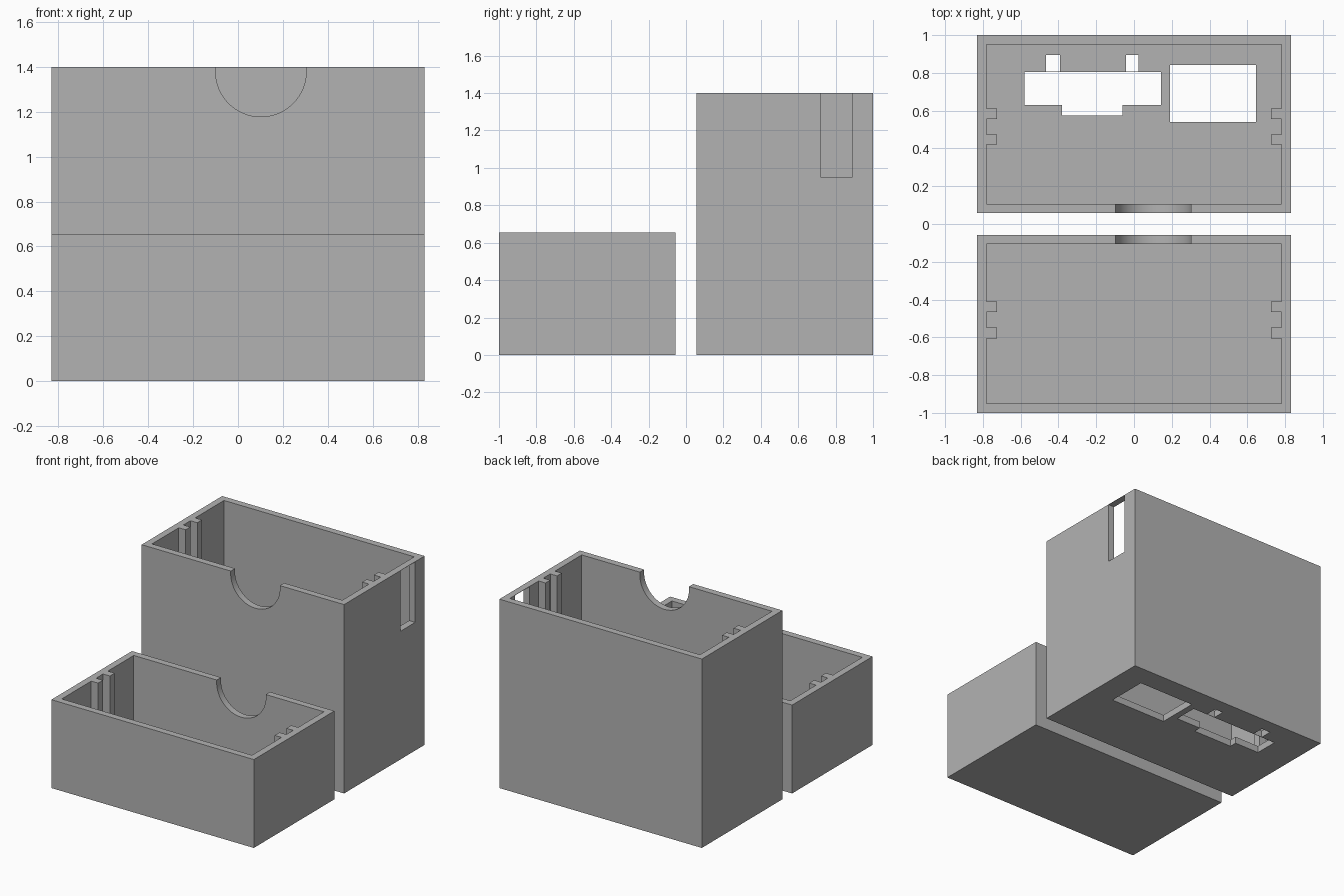
import bpy, bmesh, math
from mathutils import Matrix

cube = bpy.data.objects.get("Cube")
if cube:
    bpy.data.objects.remove(cube, do_unlink=True)

HALF_X, WALL, RIB = 0.83, 0.05, 0.056
SKIN = 0.002  # thin web left beside some openings

grey = bpy.data.materials.new("plain grey")
grey.use_nodes = True
grey.diffuse_color = (0.45, 0.45, 0.45, 1)
grey.node_tree.nodes["Principled BSDF"].inputs["Base Color"].default_value = (0.45, 0.45, 0.45, 1)


def make_object(name, bm):
    bmesh.ops.recalc_face_normals(bm, faces=bm.faces)
    mesh = bpy.data.meshes.new(name)
    bm.to_mesh(mesh)
    bm.free()
    mesh.materials.append(grey)
    obj = bpy.data.objects.new(name, mesh)
    bpy.context.collection.objects.link(obj)
    return obj


def prism(name, outline, z0, z1):
    """Upright solid from an outline in x and y."""
    bm = bmesh.new()
    base = bm.faces.new([bm.verts.new((x, y, z0)) for x, y in outline])
    top = bmesh.ops.extrude_face_region(bm, geom=[base])["geom"]
    bmesh.ops.translate(bm, vec=(0, 0, z1 - z0),
                        verts=[v for v in top if isinstance(v, bmesh.types.BMVert)])
    return make_object(name, bm)


def block(name, x0, x1, y0, y1, z0, z1):
    return prism(name, [(x0, y0), (x1, y0), (x1, y1), (x0, y1)], z0, z1)


def round_cutter(name, x, y, z, radius, depth):
    bm = bmesh.new()
    bmesh.ops.create_cone(bm, cap_ends=True, segments=96, radius1=radius, radius2=radius,
                          depth=depth, matrix=Matrix.Translation((x, y, z))
                          @ Matrix.Rotation(math.pi / 2, 4, 'X'))
    return make_object(name, bm)


def cut(target, cutter):
    mod = target.modifiers.new("cut", 'BOOLEAN')
    mod.operation, mod.solver, mod.object = 'DIFFERENCE', 'EXACT', cutter
    bpy.ops.object.select_all(action='DESELECT')
    target.select_set(True)
    bpy.context.view_layer.objects.active = target
    bpy.ops.object.modifier_apply(modifier=mod.name)
    bpy.data.objects.remove(cutter, do_unlink=True)


def cavity_outline(y0, y1, ribs):
    """Inner outline, stepping in around each pair of guide ribs."""
    x = HALF_X - WALL
    side = [(x, y0)]
    for r0, r1 in ribs:
        side += [(x, r0), (x - RIB, r0), (x - RIB, r1), (x, r1)]
    side.append((x, y1))
    return side + [(-px, py) for px, py in reversed(side)]


def tray(name, y0, y1, height, ribs, notch_y):
    obj = block(name, -HALF_X, HALF_X, y0, y1, 0, height)
    cut(obj, prism("cavity", cavity_outline(y0 + WALL, y1 - WALL, ribs), WALL, height + 0.1))
    # Finger notch in one long wall
    cut(obj, round_cutter("notch", 0.102, notch_y, height - 0.02, 0.202, 0.15))
    return obj


# Two open trays standing back to back, finger notches towards the gap between
front_tray = tray("front_tray", -1, -0.057, 0.655,
                  [(-0.605, -0.548), (-0.467, -0.41)], -0.082)
back_tray = tray("back_tray", 0.057, 1, 1.4,
                 [(0.42, 0.475), (0.557, 0.612)], 0.082)

# Openings in the floor of the tall tray
cut(back_tray, block("square_opening", 0.19, 0.645, 0.54, 0.842, -0.1, 0.1))
cut(back_tray, prism("stepped_opening", [
    (-0.58, 0.805), (-0.58, 0.63), (-0.38, 0.63), (-0.38, 0.575),
    (-0.06, 0.575), (-0.06, 0.63), (0.142, 0.63), (0.142, 0.805)], -0.1, 0.1))
for x0, x1 in ((-0.465, -0.392), (-0.042, 0.025)):
    cut(back_tray, block("small_hole", x0, x1, 0.805 + SKIN, 0.895, -0.1, 0.1))

# Slot through one side wall, closed by a thin web at the rim
cut(back_tray, block("side_slot", 0.74, 0.9, 0.718, 0.89, 0.95, 1.4 - SKIN))

for obj in (front_tray, back_tray):
    bpy.ops.object.select_all(action='DESELECT')
    obj.select_set(True)
    bpy.context.view_layer.objects.active = obj
    bpy.ops.object.shade_smooth_by_angle(angle=math.radians(30))
